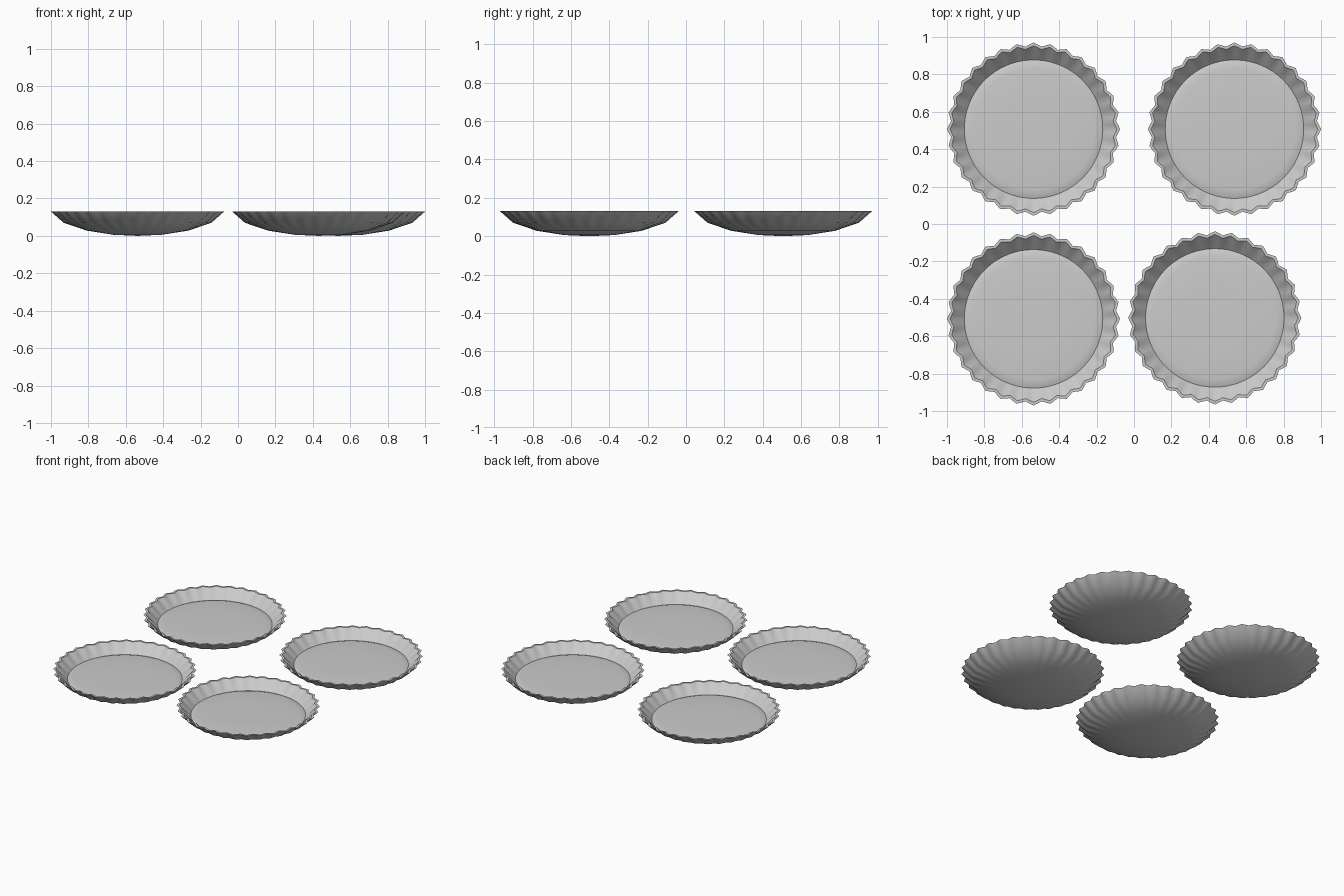
import bpy, bmesh, math

if "Cube" in bpy.data.objects:
    bpy.data.objects.remove(bpy.data.objects["Cube"])

SCALLOPS = 32
SEG = SCALLOPS * 4

# radius, height, scallop depth: underside, rim, inner wall, raised filling
PROFILE = [(0.13, 0.006, 0), (0.27, 0.028, 0.001), (0.39, 0.07, 0.005),
           (0.453, 0.13, 0.010), (0.437, 0.13, 0.009),
           (0.405, 0.098, 0.004), (0.37, 0.065, 0),
           (0.352, 0.071, 0), (0.325, 0.074, 0), (0.16, 0.076, 0)]
CENTRES = [(-0.537, 0.507), (0.537, 0.507), (-0.537, -0.507), (0.432, -0.502)]


def make_shell_mesh():
    bm = bmesh.new()
    rings = []
    for r, z, depth in PROFILE:
        ring = []
        for i in range(SEG):
            a = 2 * math.pi * i / SEG
            rr = r + depth * math.cos(SCALLOPS * a)
            ring.append(bm.verts.new((rr * math.cos(a), rr * math.sin(a), z)))
        rings.append(ring)
    for lo, hi in zip(rings, rings[1:]):
        for i in range(SEG):
            j = (i + 1) % SEG
            bm.faces.new((lo[i], lo[j], hi[j], hi[i]))
    # close underside and filling with centre fans
    for ring, z in ((rings[0], 0.0), (rings[-1], 0.076)):
        c = bm.verts.new((0, 0, z))
        for i in range(SEG):
            bm.faces.new((ring[i], ring[(i + 1) % SEG], c))
    bmesh.ops.recalc_face_normals(bm, faces=bm.faces)
    mesh = bpy.data.meshes.new("fluted_dish")
    bm.to_mesh(mesh)
    bm.free()
    return mesh


# four identical fluted dishes
mesh = make_shell_mesh()
for n, (x, y) in enumerate(CENTRES, 1):
    ob = bpy.data.objects.new(f"fluted_dish_{n}", mesh)
    ob.location = (x, y, 0)
    bpy.context.collection.objects.link(ob)
    ob.select_set(True)
    bpy.context.view_layer.objects.active = ob
bpy.ops.object.shade_smooth_by_angle(angle=math.radians(30))
